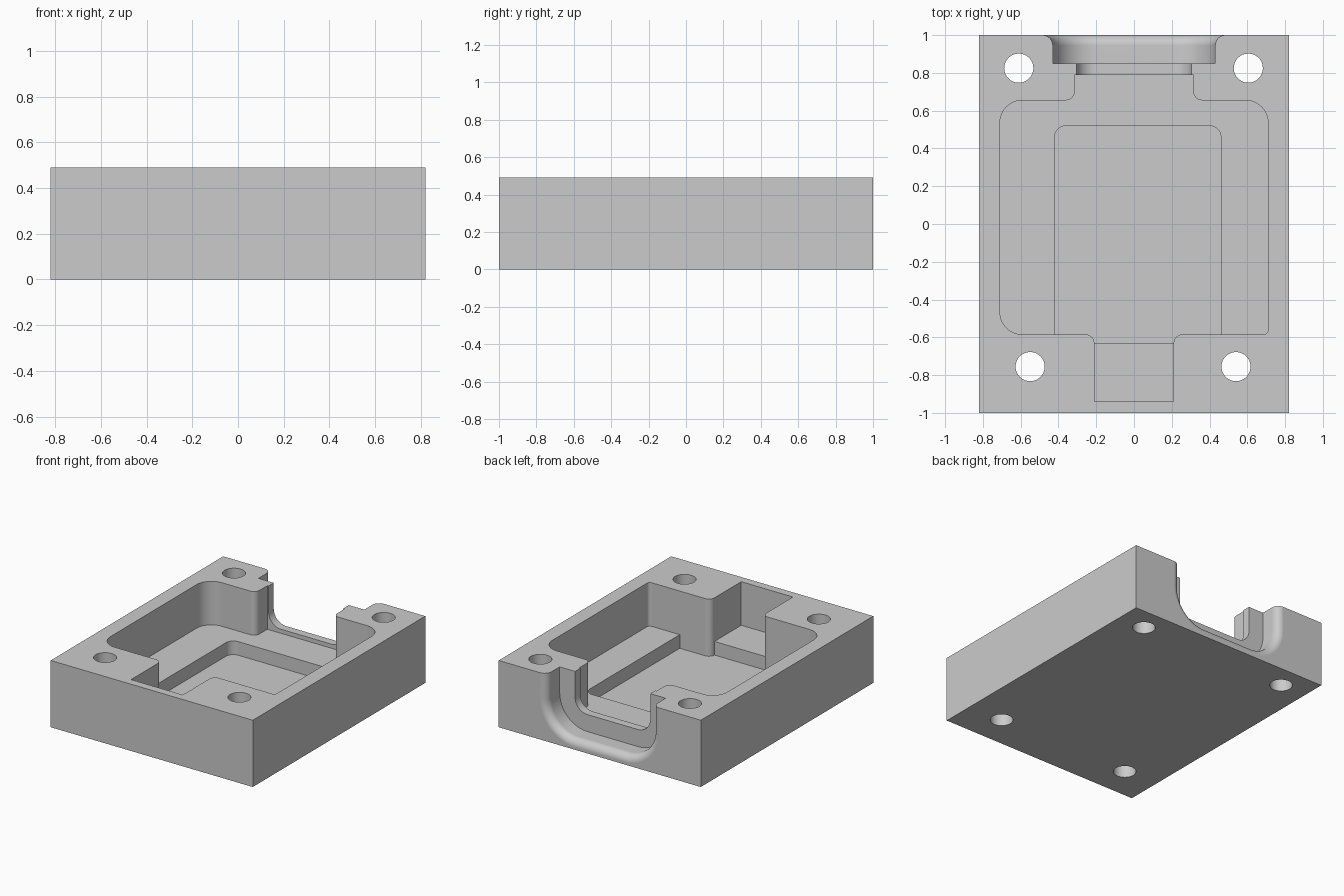
import bpy, bmesh
from math import sin, cos, pi
from mathutils import Vector

cube = bpy.data.objects.get("Cube")
if cube:
    bpy.data.objects.remove(cube, do_unlink=True)

HEIGHT = 0.49
STEPS = 12

grey = bpy.data.materials.new("plain grey")
grey.use_nodes = True
colour = (0.6, 0.6, 0.6, 1)
grey.diffuse_color = colour
grey.node_tree.nodes["Principled BSDF"].inputs["Base Color"].default_value = colour


def rounded(corners):
    """Outline from (x, y, radius) corners, each rounded by a tangent arc."""
    out = []
    for i, (x, y, r) in enumerate(corners):
        p = Vector((x, y))
        if r == 0:
            out.append(p)
            continue
        a = (Vector(corners[i - 1][:2]) - p).normalized()
        b = (Vector(corners[(i + 1) % len(corners)][:2]) - p).normalized()
        centre = p + (a + b) * r
        for k in range(STEPS + 1):
            t = k / STEPS * pi / 2
            out.append(centre - b * r * cos(t) - a * r * sin(t))
    return out


def loft(name, rings):
    """Closed solid through rings of equal point count."""
    bm = bmesh.new()
    loops = [[bm.verts.new(p) for p in ring] for ring in rings]
    for low, high in zip(loops, loops[1:]):
        for i in range(len(low)):
            bm.faces.new((low[i - 1], low[i], high[i], high[i - 1]))
    bm.faces.new(loops[0])
    bm.faces.new(loops[-1])
    bmesh.ops.recalc_face_normals(bm, faces=bm.faces)
    mesh = bpy.data.meshes.new(name)
    bm.to_mesh(mesh)
    bm.free()
    mesh.materials.append(grey)
    obj = bpy.data.objects.new(name, mesh)
    bpy.context.collection.objects.link(obj)
    return obj


def prism(name, outline, z0, z1):
    return loft(name, [[(p[0], p[1], z) for p in outline] for z in (z0, z1)])


def channel(name, sections):
    """U-shaped channel along y from (y, outward offset) sections."""
    rings = []
    for y, d in sections:
        w, floor, r = 0.305 + d, 0.20 - d, 0.10 + d
        u = rounded([(-w, 0.6, 0), (-w, floor, r), (w, floor, r), (w, 0.6, 0)])
        rings.append([(p.x, y, p.y) for p in u])
    return loft(name, rings)


# Solid block
block = prism("housing_block", [(-0.82, -1), (0.82, -1), (0.82, 1), (-0.82, 1)], 0, HEIGHT)
cutters = []

# Main pocket with front slot and back neck
front, back, neck, slot = -0.585, 0.655, 0.315, 0.21
cutters.append(prism("pocket_cutter", rounded([
    (-0.71, front, 0.12), (-slot, front, 0.045), (-slot, -0.94, 0),
    (slot, -0.94, 0), (slot, front, 0.045), (0.71, front, 0.025),
    (0.71, back, 0.12), (neck, back, 0.045), (neck, 0.79, 0),
    (-neck, 0.79, 0), (-neck, back, 0.045), (-0.71, back, 0.12)]), 0.17, 0.6))

# Deeper recess in the pocket floor
cutters.append(prism("recess_cutter", rounded([
    (-0.42, front, 0), (-slot, front, 0.045), (-slot, -0.63, 0),
    (slot, -0.63, 0), (slot, front, 0.045), (0.46, front, 0),
    (0.46, 0.52, 0.06), (-0.42, 0.52, 0.06)]), 0.07, 0.3))

# Back opening: narrow lip, then wide channel with a rounded flare
cutters.append(channel("lip_cutter", [(0.77, 0), (0.87, 0)]))
wide, flare = 0.125, 0.055
sections = [(0.85, wide)]
for k in range(STEPS + 1):
    t = k / STEPS * pi / 2
    sections.append((1 - flare + flare * sin(t), wide + flare * (1 - cos(t))))
sections.append((1.05, wide + flare))
cutters.append(channel("channel_cutter", sections))

# Four through holes
for x, y in ((-0.61, 0.825), (0.605, 0.825), (-0.55, -0.755), (0.54, -0.755)):
    circle = [(x + 0.077 * cos(k * pi / 24), y + 0.077 * sin(k * pi / 24)) for k in range(48)]
    cutters.append(prism("bolt_hole_cutter", circle, -0.1, 0.6))

# Cut everything out of the block, then drop the cutters
for cutter in cutters:
    cutter.hide_render = True
    mod = block.modifiers.new(cutter.name, "BOOLEAN")
    mod.operation, mod.solver, mod.object = "DIFFERENCE", "EXACT", cutter
bpy.context.view_layer.update()
result = bpy.data.meshes.new_from_object(block.evaluated_get(bpy.context.evaluated_depsgraph_get()))
block.modifiers.clear()
block.data = result
for cutter in cutters:
    bpy.data.objects.remove(cutter, do_unlink=True)

# Smooth rounded walls, crisp edges, flat shading on large faces
bpy.ops.object.select_all(action="DESELECT")
block.select_set(True)
bpy.context.view_layer.objects.active = block
bpy.ops.object.shade_smooth_by_angle(angle=pi / 6)
weighted = block.modifiers.new("even_normals", "WEIGHTED_NORMAL")
weighted.keep_sharp = True
